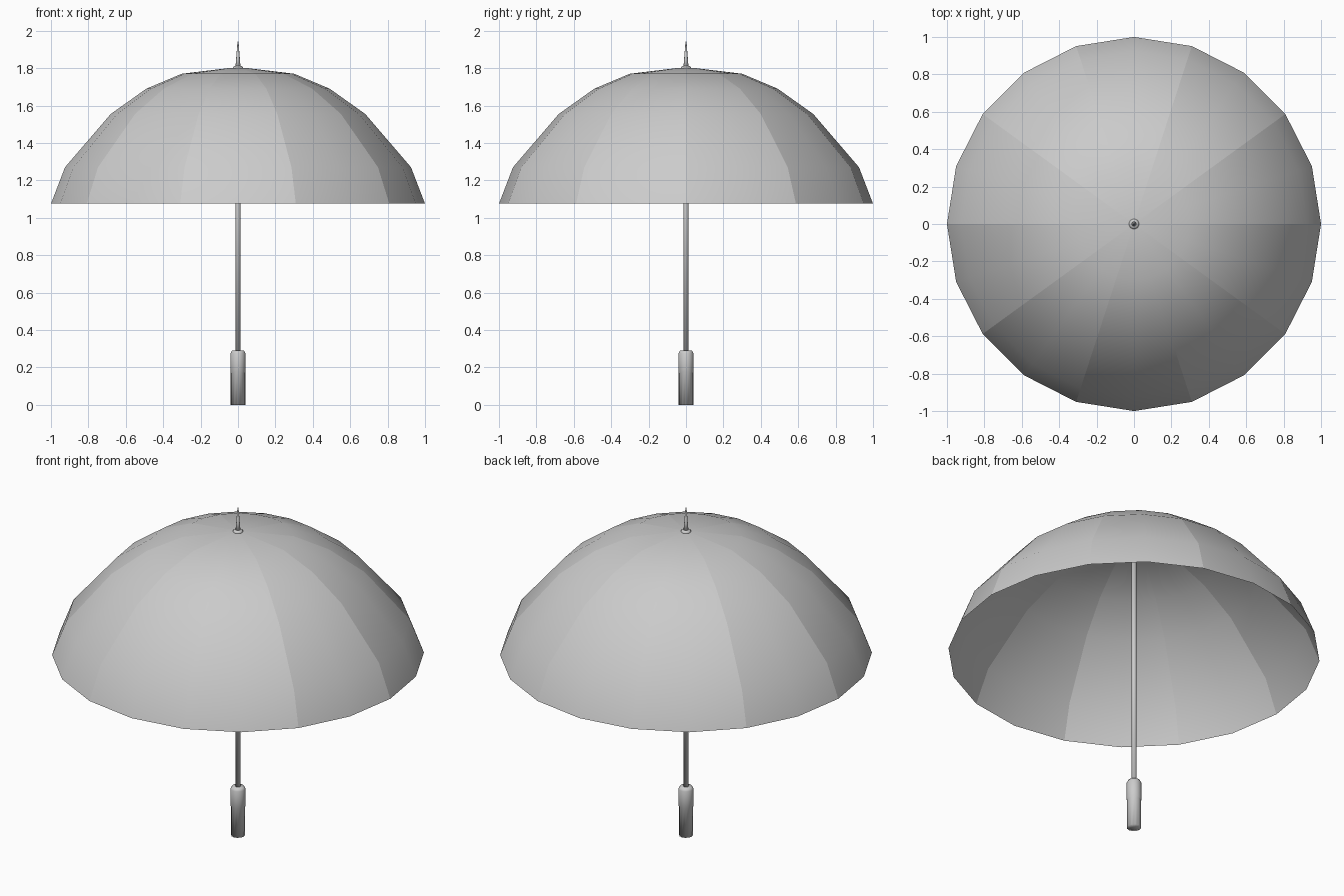
import bpy, bmesh
from math import cos, sin, pi

if "Cube" in bpy.data.objects:
    bpy.data.objects.remove(bpy.data.objects["Cube"])


def lathe(name, profile, sides, panel=0, flutes=None, angle=0.6):
    """Revolve (radius, z) points about z; radius 0 makes a pole."""
    bm = bmesh.new()
    rings = []
    for i, (r, z) in enumerate(profile):
        if r == 0:
            rings.append([bm.verts.new((0, 0, z))] * sides)
            continue
        ring = []
        for k in range(sides):
            a = 2 * pi * k / sides
            q = r * (0.93 if flutes and i in flutes and k % 2 else 1)
            ring.append(bm.verts.new((q * cos(a), q * sin(a), z)))
        rings.append(ring)
    for lo, hi in zip(rings, rings[1:]):
        for k in range(sides):
            n = (k + 1) % sides
            quad = list(dict.fromkeys((lo[k], lo[n], hi[n], hi[k])))
            bm.faces.new(quad)
    # seams between fabric panels
    seams = set()
    if panel:
        for lo, hi in zip(rings, rings[1:]):
            for k in range(0, sides, panel):
                seams.add(bm.edges.get((lo[k], hi[k])))
    for f in bm.faces:
        f.smooth = True
    for e in bm.edges:
        sharp = len(e.link_faces) == 2 and e.calc_face_angle(0) > angle
        e.smooth = not (sharp or e in seams)
    mesh = bpy.data.meshes.new(name)
    bm.to_mesh(mesh)
    bm.free()
    obj = bpy.data.objects.new(name, mesh)
    bpy.context.collection.objects.link(obj)
    return obj


# Fabric dome: twenty sides, a seam at every second one
lathe("canopy", [(1, 1.075), (0.925, 1.27), (0.68, 1.555), (0.49, 1.69),
                 (0.30, 1.77), (0.05, 1.80), (0, 1.80)], 20, panel=2)

# Central pole
lathe("shaft", [(0, 0.27), (0.014, 0.27), (0.014, 1.795), (0, 1.795)], 12, angle=0.8)

# Grip with a fluted lower half and chamfered top
lathe("handle", [(0, 0), (0.039, 0), (0.039, 0.17), (0.04, 0.175),
                 (0.04, 0.275), (0.032, 0.29), (0, 0.29)],
      24, flutes=(1, 2), angle=0.5)

# Collar and pointed tip above the canopy
lathe("tip_collar", [(0, 1.79), (0.027, 1.79), (0.027, 1.805),
                     (0.018, 1.812), (0, 1.812)], 16)
lathe("tip_spike", [(0, 1.80), (0.014, 1.80), (0.010, 1.85),
                    (0.003, 1.94), (0, 1.942)], 12)
